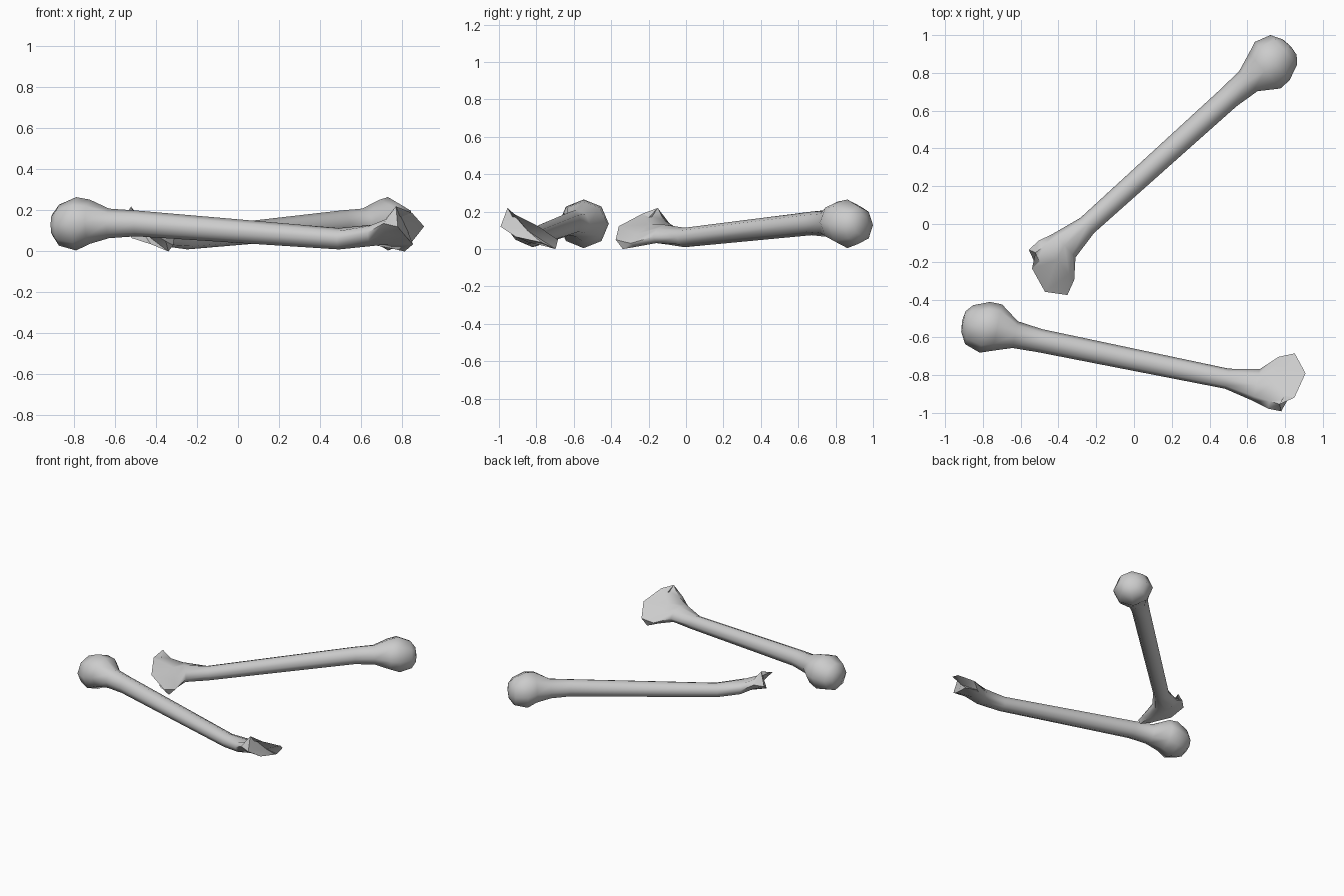
import bpy, bmesh, math
from mathutils import Vector

if "Cube" in bpy.data.objects:
    bpy.data.objects.remove(bpy.data.objects["Cube"])

SIDES = 8

# Single bone colour
mat = bpy.data.materials.new("bone_grey")
mat.use_nodes = True
colour = (0.6, 0.6, 0.6, 1)
mat.diffuse_color = colour
mat.node_tree.nodes["Principled BSDF"].inputs["Base Color"].default_value = colour


def section(x, y, z, half_width, half_height, tilt=0):
    """Eight-sided cross-section, starting at the right edge and going over the top."""
    pts = []
    for i in range(SIDES):
        a = math.tau * i / SIDES
        side = half_width * math.cos(a)
        pts.append(Vector((x, y - side, z + half_height * math.sin(a) + tilt * side)))
    return pts


# Round head, neck, shaft and start of the flared end
rings = [section(*s) for s in (
    (-0.118, 0.01, 0.130, 0.055, 0.055),
    (-0.085, 0.00, 0.128, 0.105, 0.100),
    (0.000, 0.003, 0.135, 0.137, 0.130),
    (0.065, 0.015, 0.145, 0.125, 0.108),
    (0.165, -0.003, 0.137, 0.072, 0.072),
    (0.300, -0.008, 0.137, 0.062, 0.063),
    (1.310, -0.008, 0.062, 0.054, 0.052),
    (1.470, -0.010, 0.078, 0.086, 0.052, 0.15),
    (1.555, 0.020, 0.084, 0.140, 0.048, 0.38),
)]

# Knuckled rim of the flared end: high right lobe, middle tip, low left lobe
rings.append([Vector(p) for p in (
    (1.626, -0.120, 0.120), (1.610, -0.085, 0.220), (1.680, -0.035, 0.188),
    (1.712, 0.103, 0.122), (1.635, 0.195, 0.050), (1.600, 0.175, 0.000),
    (1.655, 0.110, 0.035), (1.655, -0.030, 0.065))])

# Skin the rings and close both ends with fans
bm = bmesh.new()
loops = [[bm.verts.new(p) for p in ring] for ring in rings]
for a, b in zip(loops, loops[1:]):
    for i in range(SIDES):
        j = (i + 1) % SIDES
        bm.faces.new((a[i], a[j], b[j], b[i]))
head_tip = bm.verts.new((-0.125, 0.01, 0.13))
hollow = bm.verts.new((1.645, 0.03, 0.10))
for loop, centre in ((loops[0], head_tip), (loops[-1], hollow)):
    for i in range(SIDES):
        bm.faces.new((loop[i], loop[(i + 1) % SIDES], centre))
bmesh.ops.recalc_face_normals(bm, faces=bm.faces)
mesh = bpy.data.meshes.new("bone")
bm.to_mesh(mesh)
bm.free()
mesh.materials.append(mat)


# Two copies of the bone laid at different headings
def place(name, location, heading):
    obj = bpy.data.objects.new(name, mesh)
    obj.location = location
    obj.rotation_euler.z = math.radians(heading)
    bpy.context.collection.objects.link(obj)
    return obj


front_bone = place("front_bone", (-0.79, -0.55, 0), -11.5)
back_bone = place("back_bone", (0.73, 0.865, 0), 222.1)

bpy.ops.object.select_all(action="DESELECT")
front_bone.select_set(True)
bpy.context.view_layer.objects.active = front_bone
bpy.ops.object.shade_smooth_by_angle(angle=math.radians(65))
